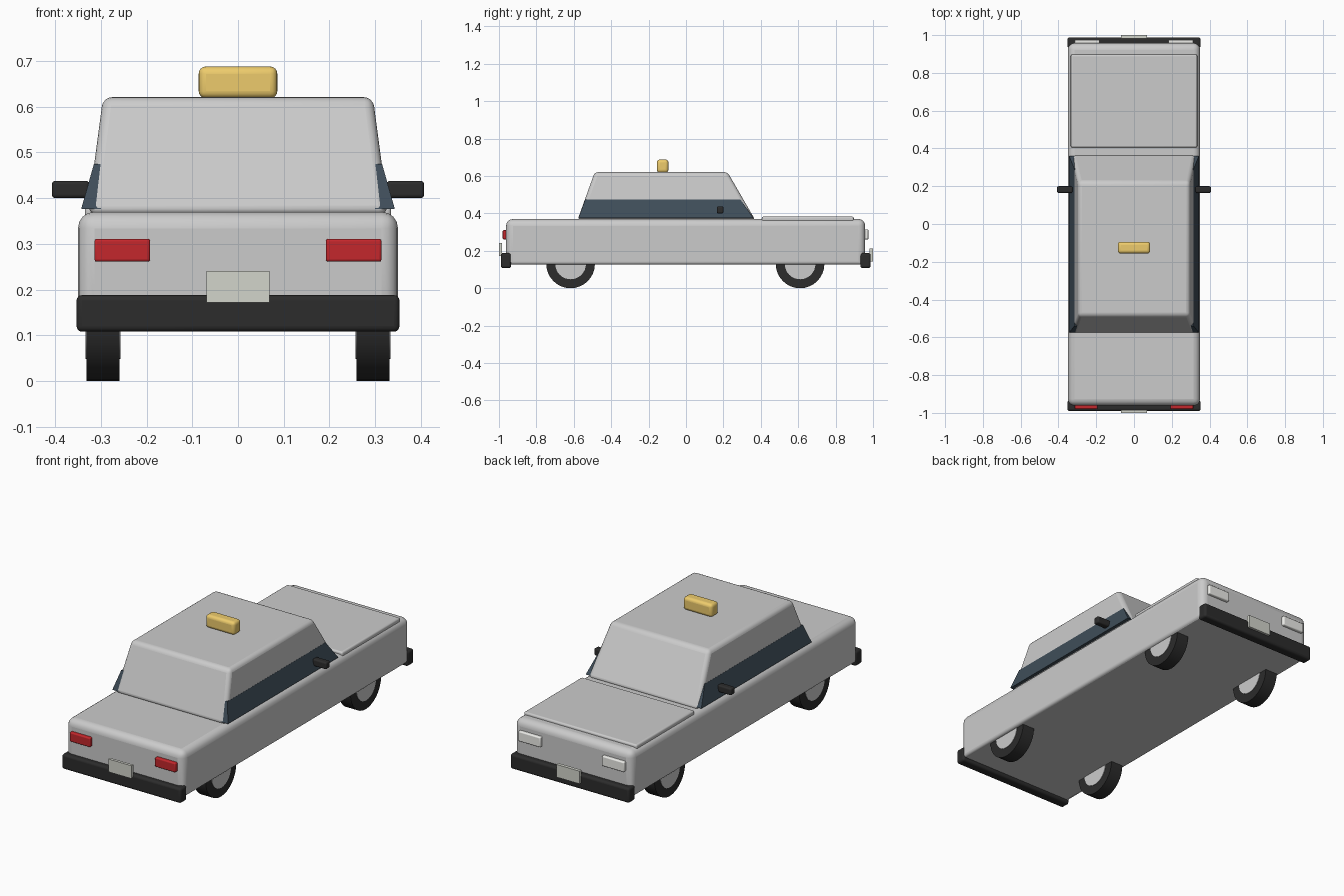
import bpy, bmesh, math

if "Cube" in bpy.data.objects:
    bpy.data.objects.remove(bpy.data.objects["Cube"])


def material(name, rgb):
    m = bpy.data.materials.new(name)
    m.diffuse_color = (*rgb, 1)
    m.use_nodes = True
    m.node_tree.nodes["Principled BSDF"].inputs["Base Color"].default_value = m.diffuse_color
    return m


BLACK = material("black_rubber", (0.025, 0.025, 0.025))
GLASS = material("dark_glass", (0.05, 0.075, 0.1))
RED = material("red_lens", (0.55, 0.02, 0.025))
WHITE = material("white_lens", (0.85, 0.85, 0.82))
PLATE = material("plate_white", (0.65, 0.66, 0.6))
YELLOW = material("yellow_sign", (0.85, 0.6, 0.15))


def finish(ob, mat=None):
    if mat:
        ob.data.materials.append(mat)
    bpy.ops.object.select_all(action='DESELECT')
    ob.select_set(True)
    bpy.context.view_layer.objects.active = ob
    bpy.ops.object.shade_smooth_by_angle(angle=math.radians(35))


def frustum(name, low, high, mat=None, bevel=0.0, bottom_weight=1.0):
    """Tapered box; low and high are (x0, x1, y0, y1, z) rectangles."""
    bm = bmesh.new()
    rings = []
    for x0, x1, y0, y1, z in (low, high):
        rings.append([bm.verts.new((x, y, z)) for x, y in
                      ((x0, y0), (x1, y0), (x1, y1), (x0, y1))])
    a, b = rings
    bm.faces.new(a[::-1])
    bm.faces.new(b)
    for i in range(4):
        j = (i + 1) % 4
        bm.faces.new((a[i], a[j], b[j], b[i]))
    weight = bm.edges.layers.float.new("bevel_weight_edge")
    for e in bm.edges:
        e[weight] = bottom_weight if all(v in a for v in e.verts) else 1.0
    me = bpy.data.meshes.new(name)
    bm.to_mesh(me)
    bm.free()
    ob = bpy.data.objects.new(name, me)
    bpy.context.collection.objects.link(ob)
    if bevel:
        mod = ob.modifiers.new("bevel", 'BEVEL')
        mod.width = bevel
        mod.segments = 4
        mod.limit_method = 'WEIGHT'
    finish(ob, mat)
    return ob


def box(name, x0, x1, y0, y1, z0, z1, mat=None, bevel=0.0, bottom_weight=1.0):
    return frustum(name, (x0, x1, y0, y1, z0), (x0, x1, y0, y1, z1),
                   mat, bevel, bottom_weight)


def disc(name, radius, width, loc, mat=None):
    bpy.ops.mesh.primitive_cylinder_add(vertices=32, radius=radius, depth=width,
                                        location=loc, rotation=(0, math.pi / 2, 0))
    ob = bpy.context.object
    ob.name = name
    finish(ob, mat)


# Body, bonnet panel and cabin
box("body", -0.35, 0.35, -0.962, 0.958, 0.128, 0.37, None, 0.036, 0.4)
box("bonnet", -0.335, 0.335, 0.405, 0.897, 0.355, 0.383, None, 0.009)
frustum("cabin", (-0.329, 0.329, -0.58, 0.37, 0.365),
        (-0.295, 0.295, -0.488, 0.222, 0.621), None, 0.02)

# Roof sign
box("roof_sign", -0.086, 0.086, -0.156, -0.094, 0.618, 0.688, YELLOW, 0.016)

# Bumpers, plates
box("rear_bumper", -0.353, 0.353, -0.99, -0.935, 0.108, 0.188, BLACK, 0.012)
box("front_bumper", -0.353, 0.353, 0.932, 0.987, 0.108, 0.188, BLACK, 0.012)
box("rear_plate", -0.069, 0.069, -1.0, -0.985, 0.172, 0.241, PLATE)
box("front_plate", -0.069, 0.069, 0.982, 1.0, 0.144, 0.212, PLATE)

for s, side in ((-1, "left"), (1, "right")):
    def span(a, b):
        return sorted((s * a, s * b))

    # Side window slab whose sloping face dips into the cabin side
    frustum(side + "_window", (*span(0.30, 0.343), -0.575, 0.36, 0.376),
            (*span(0.29, 0.315), -0.539, 0.291, 0.475), GLASS)

    # Lamps and mirror
    box(side + "_tail_lamp", *span(0.192, 0.314), -0.98, -0.94, 0.261, 0.311, RED, 0.006)
    box(side + "_head_lamp", *span(0.182, 0.314), 0.93, 0.975, 0.261, 0.315, WHITE, 0.006)
    box(side + "_mirror", *span(0.325, 0.407), 0.165, 0.2, 0.4, 0.438, BLACK, 0.008)

    # Wheels with hubs
    for y, end in ((-0.617, "rear"), (0.61, "front")):
        disc(f"{side}_{end}_tyre", 0.13, 0.072, (s * 0.295, y, 0.13), BLACK)
        disc(f"{side}_{end}_hub", 0.082, 0.077, (s * 0.295, y, 0.13))
